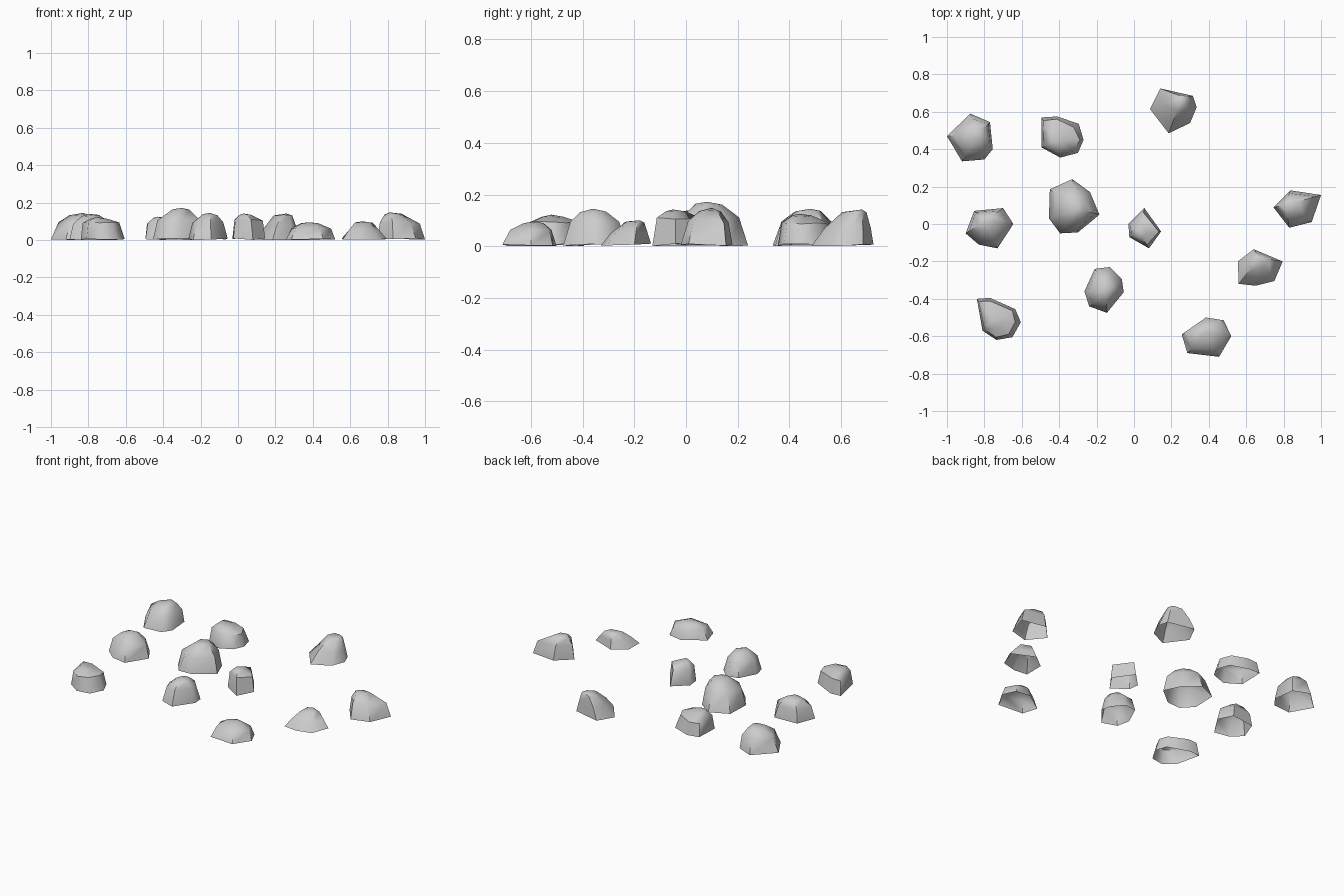
import bpy
import bmesh
import math
import random
from mathutils import Vector

random.seed(4)

default_cube = bpy.data.objects.get("Cube")
if default_cube:
    bpy.data.objects.remove(default_cube, do_unlink=True)

# Single stone colour
stone = bpy.data.materials.new("stone_grey")
stone.use_nodes = True
grey = (0.6, 0.6, 0.6, 1.0)
stone.diffuse_color = grey
shader = stone.node_tree.nodes["Principled BSDF"]
shader.inputs["Base Color"].default_value = grey
shader.inputs["Roughness"].default_value = 0.9


def make_rock(name, outline, peak, shoulder=0.62, inset=0.2):
    """Hollow faceted stone: a ground outline (clockwise) drawn in towards its peak."""
    bm = bmesh.new()
    top = Vector(peak)
    # Each level: how far the ring moves to the peak, and its share of the height
    levels = [(0.0, 0.0), (inset, shoulder), (0.62, 0.93)]
    rings = []
    for pull, rise in levels:
        ring = []
        for x, y in reversed(outline):
            ground = Vector((x, y, random.uniform(0.0, 0.01)))
            wobble = random.uniform(-0.06, 0.06) if pull else 0.0
            point = ground.lerp(top, pull + wobble)
            point.z = ground.z + (top.z - ground.z) * (rise + wobble * 0.5)
            ring.append(bm.verts.new(point))
        rings.append(ring)
    count = len(outline)
    for lower, upper in zip(rings, rings[1:]):
        for i in range(count):
            j = (i + 1) % count
            bm.faces.new((lower[i], lower[j], upper[j], upper[i]))
    summit = bm.verts.new(top)
    last = rings[-1]
    for i in range(count):
        bm.faces.new((last[i], last[(i + 1) % count], summit))

    mesh = bpy.data.meshes.new(name)
    bm.to_mesh(mesh)
    bm.free()
    mesh.materials.append(stone)
    rock = bpy.data.objects.new(name, mesh)
    bpy.context.collection.objects.link(rock)

    # Soft shading that keeps the hard breaks
    bpy.ops.object.select_all(action='DESELECT')
    rock.select_set(True)
    bpy.context.view_layer.objects.active = rock
    bpy.ops.object.shade_smooth_by_angle(angle=math.radians(50))
    return rock


# Back row
make_rock("rock_back_right",
          [(-1, .47), (-.875, .59), (-.77, .545), (-.755, .4), (-.8, .345), (-.92, .335)],
          (-.83, .48, .145))
make_rock("rock_back_middle",
          [(-.495, .57), (-.41, .575), (-.295, .535), (-.27, .45), (-.3, .38),
           (-.395, .355), (-.495, .41)],
          (-.43, .44, .125), shoulder=0.7, inset=0.16)
make_rock("rock_back_left",
          [(.085, .615), (.14, .725), (.315, .685), (.335, .625), (.3, .54), (.185, .485)],
          (.26, .68, .142), shoulder=0.5, inset=0.3)

# Middle row
make_rock("rock_middle_right",
          [(-.9, -.05), (-.855, .07), (-.7, .085), (-.645, 0), (-.73, -.13), (-.83, -.11)],
          (-.79, .02, .14))
make_rock("rock_centre_large",
          [(-.455, .03), (-.45, .185), (-.33, .24), (-.235, .17), (-.185, .05),
           (-.3, -.045), (-.395, -.05)],
          (-.3, .08, .172))
make_rock("rock_centre_small",
          [(-.03, 0), (.055, .085), (.145, -.04), (.08, -.13), (-.025, -.07)],
          (.03, -.05, .142), shoulder=0.75, inset=0.16)
make_rock("rock_far_left",
          [(.745, .09), (.835, .18), (1, .155), (.95, .01), (.83, -.02)],
          (.81, .1, .148))

# Front row
make_rock("rock_front_right",
          [(-.84, -.4), (-.77, -.395), (-.635, -.455), (-.605, -.525), (-.65, -.605),
           (-.735, -.62), (-.81, -.57)],
          (-.76, -.52, .122), shoulder=0.75, inset=0.15)
make_rock("rock_front_middle",
          [(-.265, -.36), (-.21, -.24), (-.13, -.23), (-.065, -.295), (-.055, -.365),
           (-.145, -.475), (-.24, -.44)],
          (-.15, -.36, .145))
make_rock("rock_front_left",
          [(.255, -.59), (.385, -.5), (.48, -.515), (.52, -.6), (.455, -.71), (.285, -.69)],
          (.38, -.58, .095))
make_rock("rock_side_left",
          [(.555, -.2), (.64, -.135), (.795, -.2), (.75, -.305), (.65, -.33), (.56, -.32)],
          (.67, -.18, .1), shoulder=0.5, inset=0.3)
